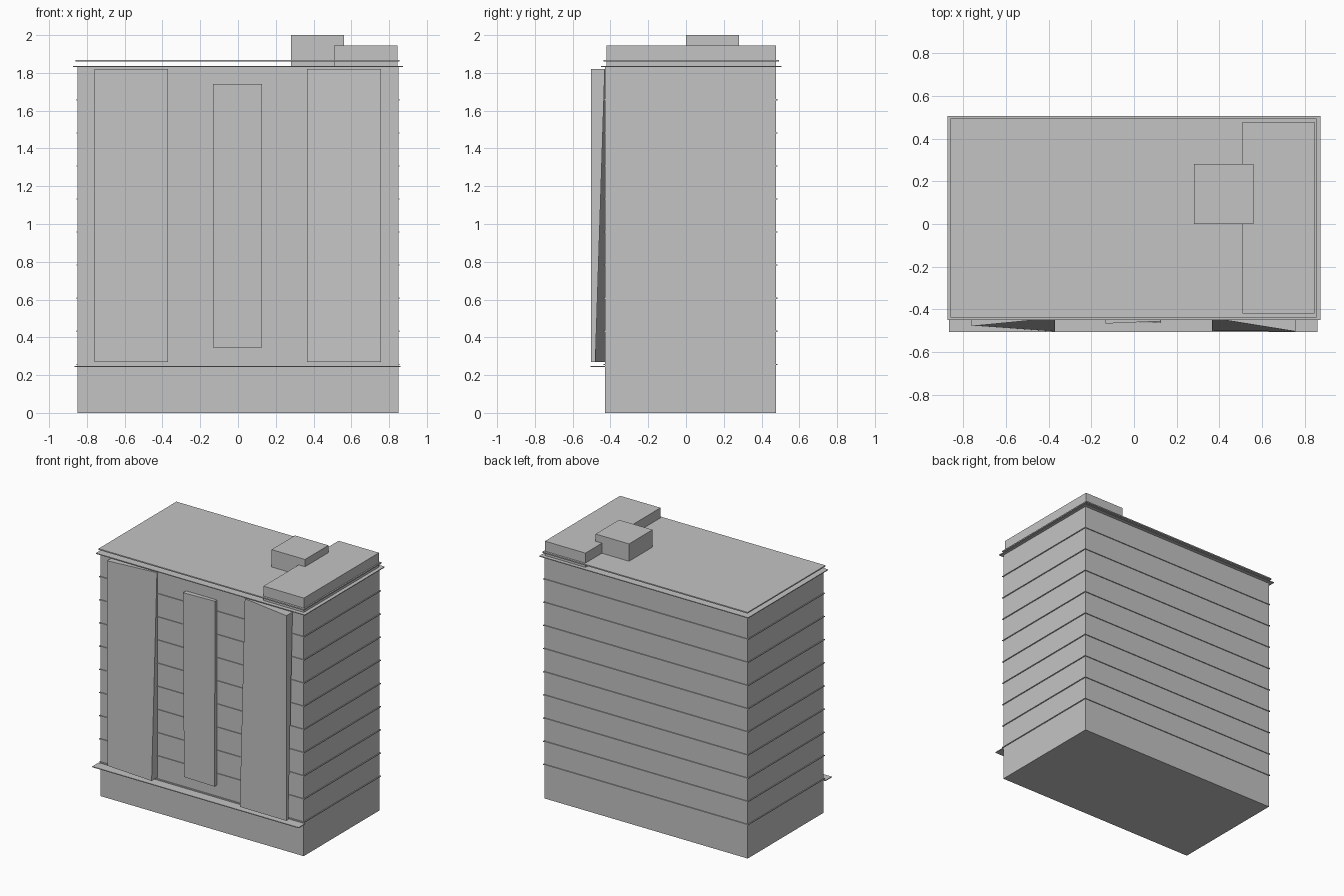
import bpy

if "Cube" in bpy.data.objects:
    bpy.data.objects.remove(bpy.data.objects["Cube"])

grey = bpy.data.materials.new("plain grey")
grey.diffuse_color = (0.55, 0.55, 0.55, 1)
grey.use_nodes = True
grey.node_tree.nodes["Principled BSDF"].inputs["Base Color"].default_value = grey.diffuse_color


def hexa(name, corners):
    """Six-sided solid: four bottom corners, then the four top corners."""
    faces = [(3, 2, 1, 0), (4, 5, 6, 7), (0, 1, 5, 4),
             (1, 2, 6, 5), (2, 3, 7, 6), (3, 0, 4, 7)]
    mesh = bpy.data.meshes.new(name)
    mesh.from_pydata(corners, [], faces)
    mesh.materials.append(grey)
    obj = bpy.data.objects.new(name, mesh)
    bpy.context.collection.objects.link(obj)
    return obj


def box(name, x0, x1, y0, y1, z0, z1):
    return hexa(name, [(x, y, z) for z in (z0, z1)
                       for x, y in ((x0, y0), (x1, y0), (x1, y1), (x0, y1))])


def panel(name, x0, x1, z0, z1, bottom, top, back_bottom=(-0.43, -0.43)):
    """Twisted facade panel; bottom and top give the left and right front y."""
    wall = -0.43
    hexa(name, [
        (x0, bottom[0], z0), (x1, bottom[1], z0),
        (x1, back_bottom[1], z0), (x0, back_bottom[0], z0),
        (x0, top[0], z1), (x1, top[1], z1), (x1, wall, z1), (x0, wall, z1)])


# Main tower
box("tower_body", -0.85, 0.85, -0.43, 0.477, 0, 1.835)

# Thin floor bands around the tower
for i in range(9):
    z = 0.257 + i * 0.1751
    box(f"floor_band_{i + 1}", -0.856, 0.856, -0.436, 0.484, z - 0.003, z + 0.003)

# Canopy over the ground floor at the front
box("front_canopy", -0.865, 0.86, -0.505, -0.43, 0.242, 0.248)

# Twisted facade panels
panel("left_panel", -0.76, -0.37, 0.27, 1.82, (-0.475, -0.503), (-0.478, -0.44))
panel("right_panel", 0.365, 0.757, 0.27, 1.82, (-0.50, -0.503), (-0.44, -0.503),
      (-0.43, -0.48))
panel("middle_panel", -0.133, 0.127, 0.345, 1.742, (-0.455, -0.463), (-0.466, -0.455))

# Roof plates
box("lower_roof_plate", -0.873, 0.873, -0.45, 0.505, 1.831, 1.837)
box("upper_roof_plate", -0.86, 0.855, -0.437, 0.493, 1.86, 1.869)

# Rooftop blocks
box("long_roof_block", 0.507, 0.845, -0.42, 0.477, 1.835, 1.945)
box("small_roof_block", 0.28, 0.56, 0.0, 0.28, 1.835, 2.0)
